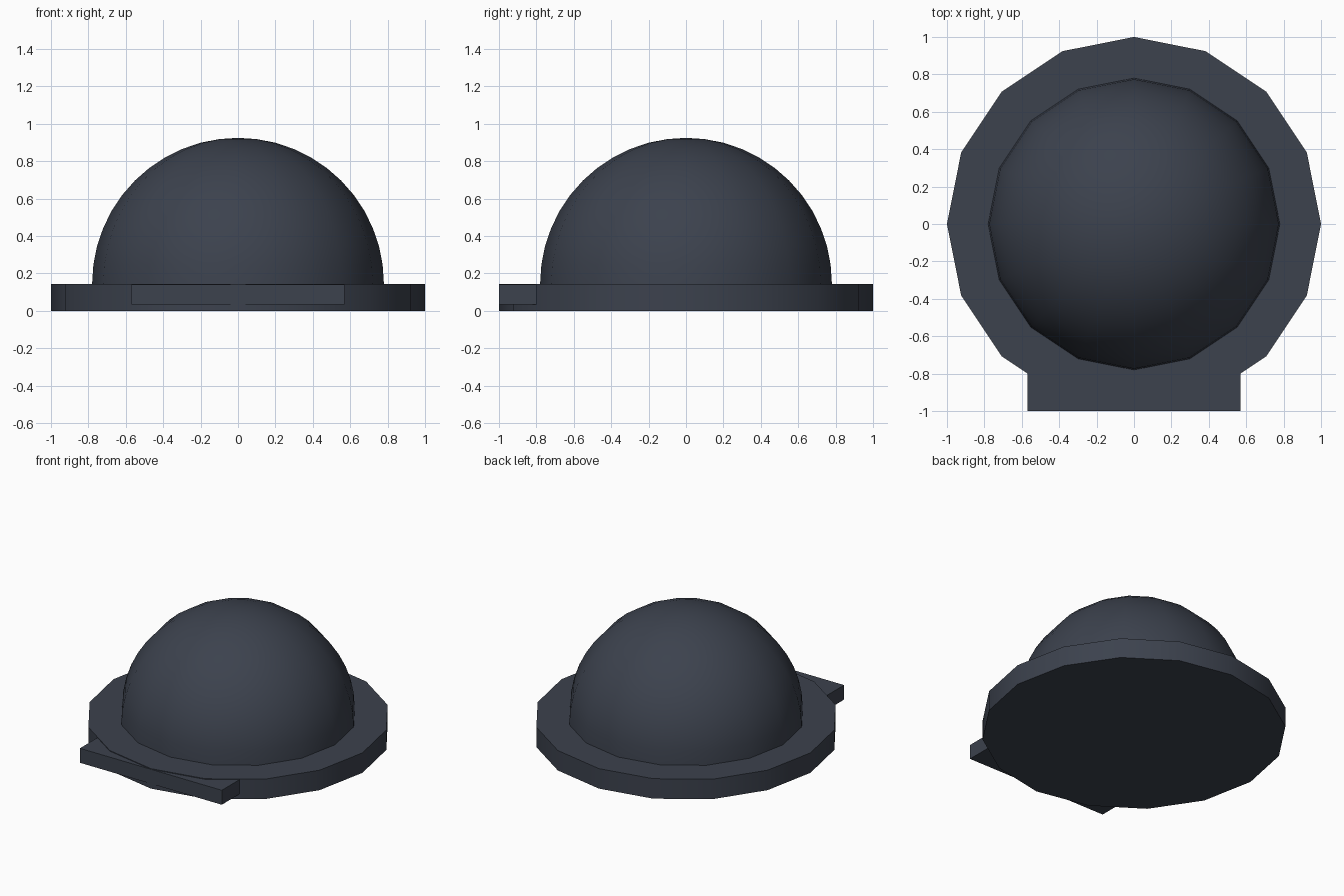
import bpy, bmesh, math
from mathutils import Matrix

cube = bpy.data.objects.get("Cube")
if cube:
    bpy.data.objects.remove(cube, do_unlink=True)

SIDES = 16
BASE_TOP = 0.145

slate = bpy.data.materials.new("dark_slate")
slate.use_nodes = True
colour = (0.045, 0.054, 0.075, 1)
slate.diffuse_color = colour
slate.node_tree.nodes["Principled BSDF"].inputs["Base Color"].default_value = colour


def finish(name, bm, smooth=True):
    """Turn a bmesh into a coloured, shaded object."""
    mesh = bpy.data.meshes.new(name)
    bm.to_mesh(mesh)
    bm.free()
    mesh.materials.append(slate)
    obj = bpy.data.objects.new(name, mesh)
    bpy.context.collection.objects.link(obj)
    if smooth:
        bpy.ops.object.select_all(action="DESELECT")
        obj.select_set(True)
        bpy.context.view_layer.objects.active = obj
        bpy.ops.object.shade_smooth_by_angle(angle=math.radians(30))
    return obj


# Round base disc
bm = bmesh.new()
bmesh.ops.create_cone(bm, cap_ends=True, segments=SIDES, radius1=1, radius2=1,
                      depth=BASE_TOP, matrix=Matrix.Translation((0, 0, BASE_TOP / 2)))
finish("base_disc", bm)

# Half-sphere dome, standing on the disc
bm = bmesh.new()
bmesh.ops.create_uvsphere(bm, u_segments=SIDES, v_segments=24, radius=0.78)
bmesh.ops.delete(bm, geom=[v for v in bm.verts if v.co.z < -0.01], context="VERTS")
bmesh.ops.translate(bm, verts=bm.verts, vec=(0, 0, BASE_TOP))
finish("dome", bm)

# Flat tab across the front of the disc
x, y0, y1, z0, z1 = 0.57, -1.0, -0.75, 0.035, 0.14
bm = bmesh.new()
bmesh.ops.create_cube(bm, size=1)
bmesh.ops.scale(bm, verts=bm.verts, vec=(2 * x, y1 - y0, z1 - z0))
bmesh.ops.translate(bm, verts=bm.verts, vec=(0, (y0 + y1) / 2, (z0 + z1) / 2))
finish("front_tab", bm, smooth=False)
